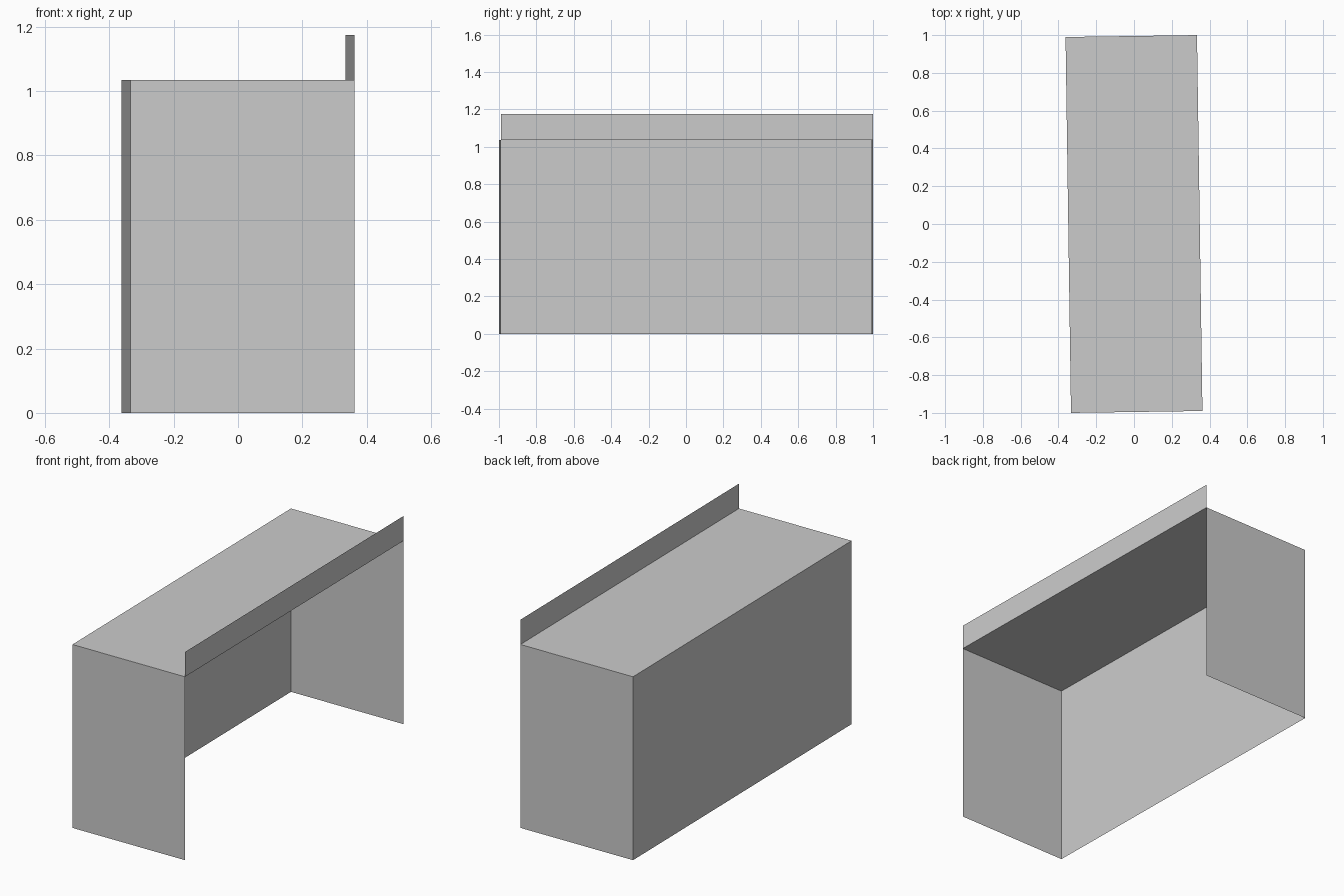
import bpy
from mathutils import Matrix

cube = bpy.data.objects.get("Cube")
if cube:
    bpy.data.objects.remove(cube, do_unlink=True)

# Half width, half length, counter height, upstand height, slight turn
W, L, H, TOP, TURN = 0.348, 0.995, 1.035, 1.175, 0.0145

grey = bpy.data.materials.new("plain_grey")
grey.use_nodes = True
colour = (0.6, 0.6, 0.6, 1)
grey.diffuse_color = colour
grey.node_tree.nodes["Principled BSDF"].inputs["Base Color"].default_value = colour


def sheet(name, corners):
    """One flat, zero-thickness panel, turned with the whole counter."""
    mesh = bpy.data.meshes.new(name)
    mesh.from_pydata(corners, [], [range(len(corners))])
    mesh.transform(Matrix.Rotation(TURN, 4, "Z"))
    mesh.materials.append(grey)
    obj = bpy.data.objects.new(name, mesh)
    bpy.context.collection.objects.link(obj)


def wall(name, a, b, low, high):
    """Upright panel between two plan points."""
    sheet(name, [(*a, low), (*b, low), (*b, high), (*a, high)])


# Counter top
sheet("counter_top", [(-W, -L, H), (W, -L, H), (W, L, H), (-W, L, H)])
# Closed long side and the two ends; the +x side stays open
wall("long_panel", (-W, L), (-W, -L), 0, H)
wall("front_end_panel", (-W, -L), (W, -L), 0, H)
wall("back_end_panel", (W, L), (-W, L), 0, H)
# Raised lip above the open side
wall("upstand", (W, -L), (W, L), H, TOP)
